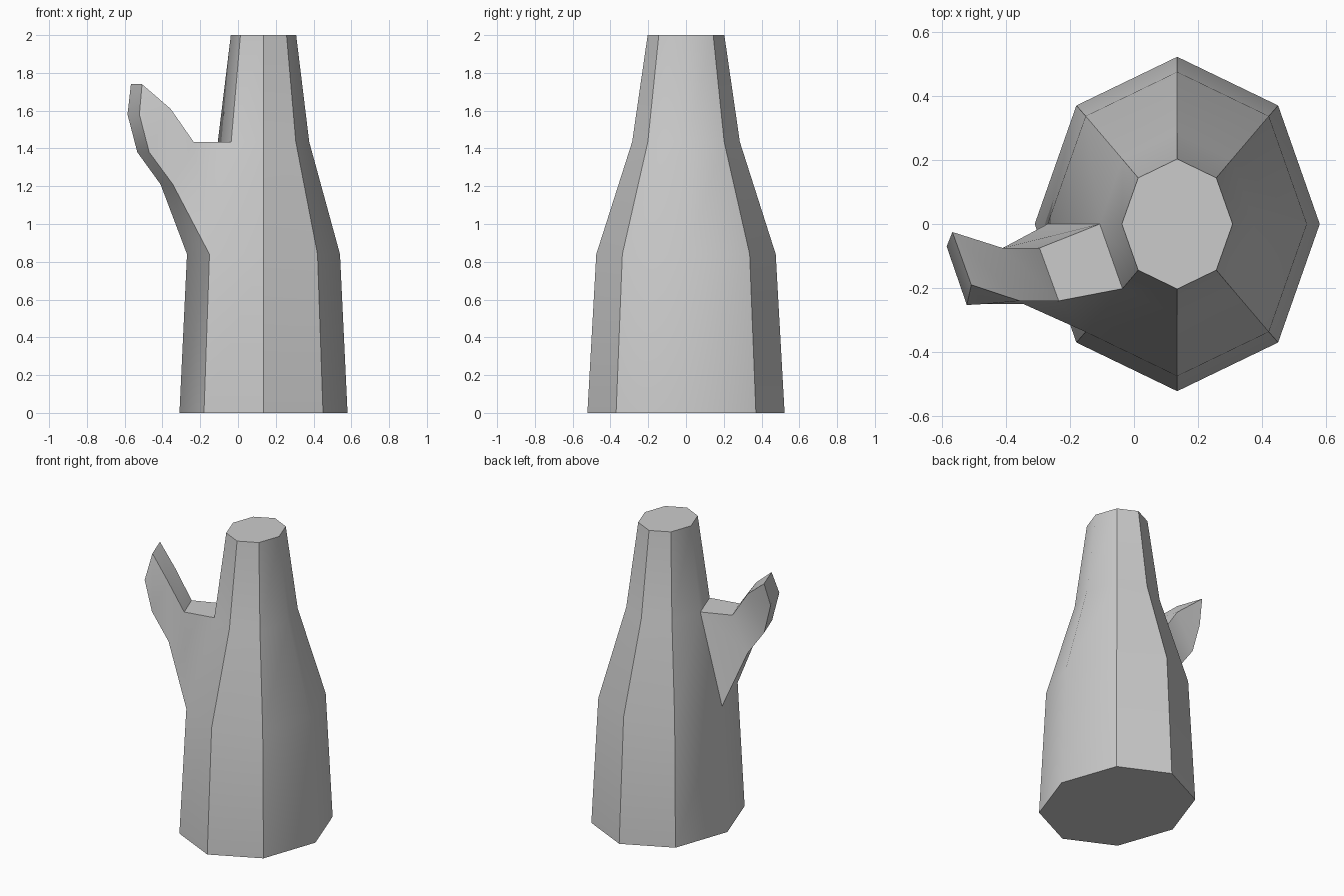
import bpy, bmesh, math

if "Cube" in bpy.data.objects:
    bpy.data.objects.remove(bpy.data.objects["Cube"])

CX = 0.135  # trunk axis
bm = bmesh.new()


def ring(z, rx, ry, dx, dy):
    """Eight-sided ring: axis points at rx/ry, diagonal points at dx/dy."""
    pts = [(rx, 0), (dx, dy), (0, ry), (-dx, dy),
           (-rx, 0), (-dx, -dy), (0, -ry), (dx, -dy)]
    return [bm.verts.new((CX + x, y, z)) for x, y in pts]


def bridge(a, b, skip=None):
    """Join two loops with quads, optionally leaving one side open."""
    n = len(a)
    for i in range(n):
        if i != skip:
            j = (i + 1) % n
            bm.faces.new((a[i], a[j], b[j], b[i]))


# Tapered trunk, open on one side where the branch grows out
rings = [ring(0, 0.445, 0.522, 0.315, 0.37),
         ring(0.84, 0.405, 0.475, 0.286, 0.337),
         ring(1.435, 0.242, 0.285, 0.171, 0.202),
         ring(2.0, 0.173, 0.203, 0.122, 0.144)]
for k in range(3):
    bridge(rings[k], rings[k + 1], skip=4 if k == 1 else None)
bm.faces.new(rings[0][::-1])
bm.faces.new(rings[3])

# Branch sections: lower back, lower front, upper front, upper back
loop = [rings[1][4], rings[1][5], rings[2][5], rings[2][4]]
sections = [
    [(-0.41, -0.075, 1.21), (-0.345, -0.25, 1.21), (-0.235, -0.24, 1.435), (-0.295, -0.075, 1.435)],
    [(-0.533, -0.075, 1.38), (-0.47, -0.25, 1.38), (-0.357, -0.24, 1.61), (-0.41, -0.075, 1.61)],
    [(-0.585, -0.07, 1.58), (-0.522, -0.253, 1.58), (-0.508, -0.19, 1.74), (-0.567, -0.025, 1.74)],
]
for pts in sections:
    nxt = [bm.verts.new(p) for p in pts]
    bridge(loop, nxt)
    loop = nxt
bm.faces.new(loop)

bmesh.ops.recalc_face_normals(bm, faces=bm.faces)
mesh = bpy.data.meshes.new("trunk_with_branch")
bm.to_mesh(mesh)
bm.free()
obj = bpy.data.objects.new("trunk_with_branch", mesh)
bpy.context.collection.objects.link(obj)

# Keep the strong facet edges sharp, blend the shallow ones
bpy.context.view_layer.objects.active = obj
obj.select_set(True)
bpy.ops.object.shade_smooth_by_angle(angle=math.radians(40))
